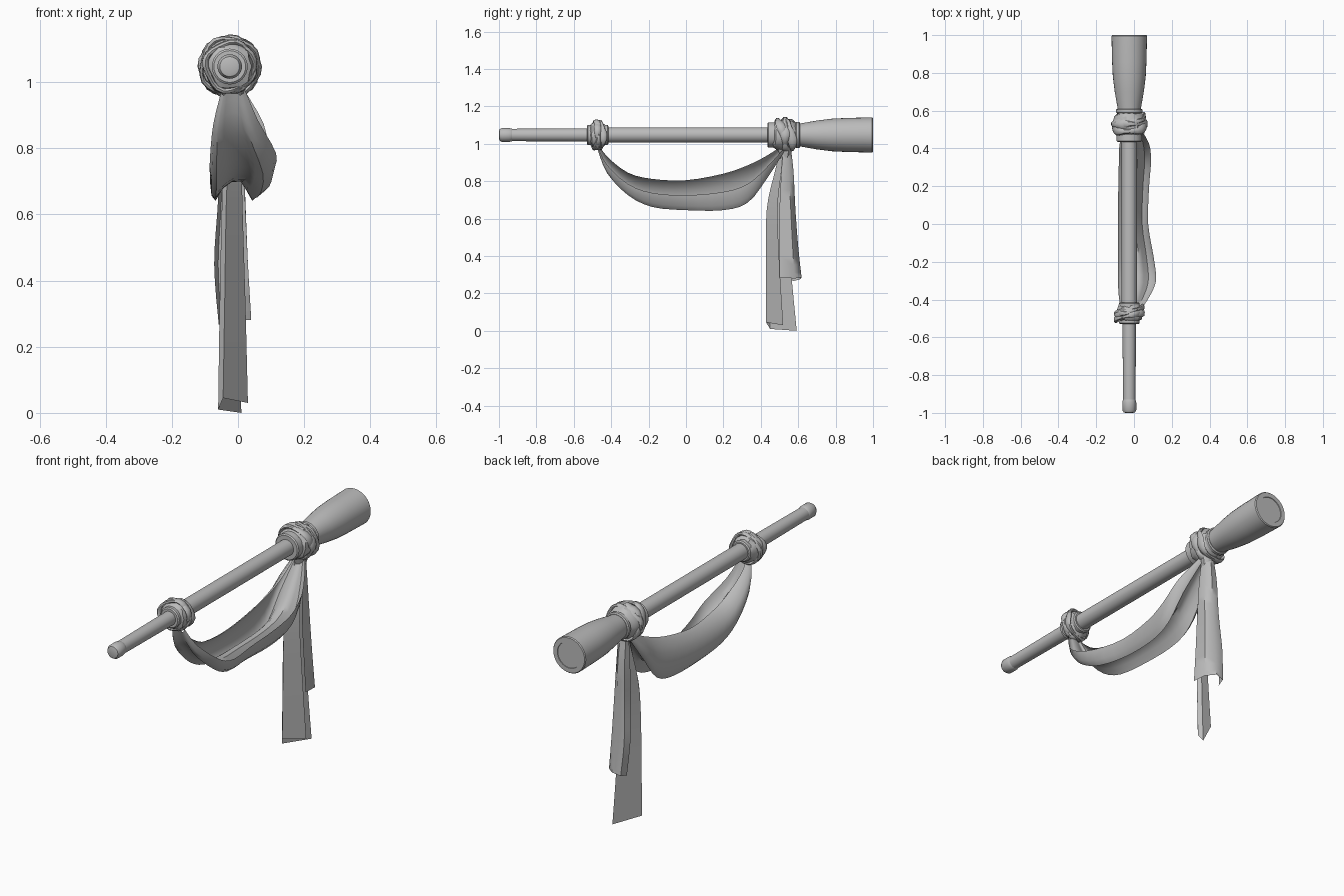
import bpy, bmesh, math, random
from mathutils import Vector

random.seed(4)
if "Cube" in bpy.data.objects:
    bpy.data.objects.remove(bpy.data.objects["Cube"])

grey = bpy.data.materials.new("plain grey")
grey.use_nodes = True
tone = (0.5, 0.5, 0.5, 1)
grey.diffuse_color = tone
grey.node_tree.nodes["Principled BSDF"].inputs["Base Color"].default_value = tone

AX, AZ = -0.025, 1.047   # axis of the staff


def grid_object(name, rows, closed=False, angle=35):
    """Skin a list of equally long point rows."""
    bm = bmesh.new()
    grid = [[bm.verts.new(p) for p in row] for row in rows]
    for a, b in zip(grid, grid[1:]):
        n = len(a)
        for i in range(n if closed else n - 1):
            j = (i + 1) % n
            bm.faces.new((a[i], a[j], b[j], b[i]))
    bmesh.ops.remove_doubles(bm, verts=bm.verts, dist=1e-5)
    bmesh.ops.recalc_face_normals(bm, faces=bm.faces)
    mesh = bpy.data.meshes.new(name)
    bm.to_mesh(mesh)
    bm.free()
    mesh.materials.append(grey)
    ob = bpy.data.objects.new(name, mesh)
    bpy.context.collection.objects.link(ob)
    bpy.ops.object.select_all(action='DESELECT')
    ob.select_set(True)
    bpy.context.view_layer.objects.active = ob
    bpy.ops.object.shade_smooth_by_angle(angle=math.radians(angle))
    return ob


def turned(name, profile, sides=32, crumple=0):
    """Turn (y, radius) pairs around the staff axis, optionally crumpled."""
    rows = []
    for y, r in profile:
        row = []
        for i in range(sides):
            a = math.tau * i / sides
            rr = r + random.uniform(-crumple, crumple)
            yy = y + random.uniform(-crumple, crumple)
            row.append((AX + rr * math.cos(a), yy, AZ + rr * math.sin(a)))
        rows.append(row)
    return grid_object(name, rows, True)


def wrap(name, y, radius, width, tilt, phase):
    """Flat cloth band slung round the staff."""
    rows = []
    for i in range(25):
        a = math.tau * i / 24
        pinch = 1 + 0.4 * math.sin(3 * a + phase)
        r0 = radius * (1 + 0.06 * math.sin(4 * a + phase * 2))
        row = []
        for j in range(8):
            b = math.tau * j / 8
            r = r0 + 0.009 * math.sin(b)
            yy = y + tilt * math.sin(a + phase) + width * pinch * math.cos(b)
            row.append((AX + r * math.cos(a), yy, AZ + r * math.sin(a)))
        rows.append(row)
    return grid_object(name, rows, True, 40)


def smooth_rows(keys, steps=4):
    """Insert eased rows between key rows."""
    keys = [[Vector(p) for p in row] for row in keys]
    out = []
    for k in range(len(keys) - 1):
        p0, p1, p2, p3 = (keys[max(0, min(len(keys) - 1, k + d))] for d in (-1, 0, 1, 2))
        for s in range(steps):
            t = s / steps
            out.append([b + 0.5 * t * (c - a + t * (2 * a - 5 * b + 4 * c - d + t * (3 * (b - c) + d - a)))
                        for a, b, c, d in zip(p0, p1, p2, p3)])
    return out + [keys[-1]]


# Staff: capped tip, thin rod, thick rod
turned("tip_cap", [(-1, 0), (-1, .02), (-.997, .03), (-.985, .037), (-.945, .037),
                   (-.932, .034), (-.925, .03)])
turned("thin_rod", [(-.94, .033), (-.5, .036)])
turned("main_rod", [(-.44, .041), (.46, .041)])

# Flared butt with an inset end disc
turned("flared_butt", [(.58, .058), (.62, .063), (.7, .077), (.78, .087), (.86, .091),
                       (.995, .094), (1, .09), (1, .067), (.997, .066), (.997, 0)])


# Collars beside the knots
def collar(name, y0, y1, r):
    turned(name, [(y0, .03), (y0, r - .006), (y0 + .005, r), (y1 - .005, r),
                  (y1, r - .006), (y1, .03)])


collar("front_collar", -.53, -.415, .054)
collar("rear_collar_inner", .435, .48, .068)
collar("rear_collar_outer", .585, .61, .07)

# Crumpled cloth knots with crossing bands
turned("front_knot", [(-.515, .05), (-.5, .066), (-.475, .073), (-.45, .068), (-.43, .05)], 18, .006)
turned("rear_knot", [(.465, .06), (.48, .078), (.505, .084), (.535, .085), (.565, .08), (.59, .06)], 18, .006)
for k in (-1, 0, 1):
    wrap("front_band", -.473 + .012 * k, .072, .014, .02 * k, 1.7 * k)
    wrap("rear_band", .53 + .018 * k, .084, .018, .022 * k, 1.3 * k + 1)

# Draped swag: a pleated section carried along a hanging curve
# columns: y, bottom z, top z, left x, right x
stations = [(-.47, .96, 1.0, -.05, .02), (-.42, .84, .93, -.075, .06),
            (-.31, .725, .845, -.085, .115), (-.18, .662, .812, -.085, .105),
            (0, .645, .805, -.085, .075), (.2, .645, .84, -.083, .08),
            (.33, .685, .885, -.08, .09), (.43, .81, .935, -.075, .078),
            (.53, .965, 1.0, -.04, .015)]
pleats = [(.38, 1), (.25, .92), (.08, .66), (0, .35), (.03, .08), (.1, 0), (.24, .2),
          (.4, .33), (.58, .34), (.68, .2), (.8, 0), (.94, .14), (1, .5)]
keys = [[(l + (r - l) * u, y, b + (t - b) * v) for u, v in pleats]
        for y, b, t, l, r in stations]
grid_object("draped_swag", smooth_rows(keys, 3), angle=50)

# Long hanging tail, folded so that the channel opens to the rear
long_tail = [[(.0, .53, .98), (-.025, .51, .98), (-.03, .53, .98), (-.01, .56, .98)],
             [(.01, .51, .85), (-.025, .475, .85), (-.038, .49, .85), (.0, .56, .85)],
             [(.013, .49, .65), (-.035, .432, .65), (-.048, .45, .65), (.0, .55, .65)],
             [(.022, .5, .35), (-.04, .427, .35), (-.055, .445, .35), (.005, .56, .35)],
             [(.03, .52, .03), (-.045, .428, .045), (-.06, .45, .01), (.01, .592, .0)]]
grid_object("long_tail", smooth_rows(long_tail), angle=50)

# Short hanging tail, a channel behind the long one
short_tail = [[(.005, .52, .98), (.005, .55, .98), (-.015, .56, .98), (-.04, .55, .98), (-.04, .53, .98)],
              [(.015, .51, .85), (.015, .55, .85), (-.01, .575, .85), (-.045, .57, .85), (-.055, .54, .85)],
              [(.02, .5, .65), (.022, .56, .65), (-.01, .585, .65), (-.05, .58, .65), (-.06, .54, .65)],
              [(.03, .5, .45), (.03, .57, .45), (-.01, .6, .45), (-.06, .595, .45), (-.072, .56, .45)],
              [(.04, .5, .285), (.038, .58, .28), (-.005, .618, .285), (-.05, .61, .275), (-.058, .57, .265)]]
grid_object("short_tail", smooth_rows(short_tail), angle=50)

# Gathered cloth under the rear knot, where swag and tails meet
gather = []
for k in range(6):
    t = k / 5
    r = .04 - .02 * t
    gather.append([(-.012 + r * math.cos(a) * (1 + .2 * math.sin(3 * a)),
                    .53 + r * math.sin(a) * 1.2, 1.0 - .08 * t)
                   for a in (math.tau * i / 12 for i in range(12))])
grid_object("rear_gather", gather, True, 50)
